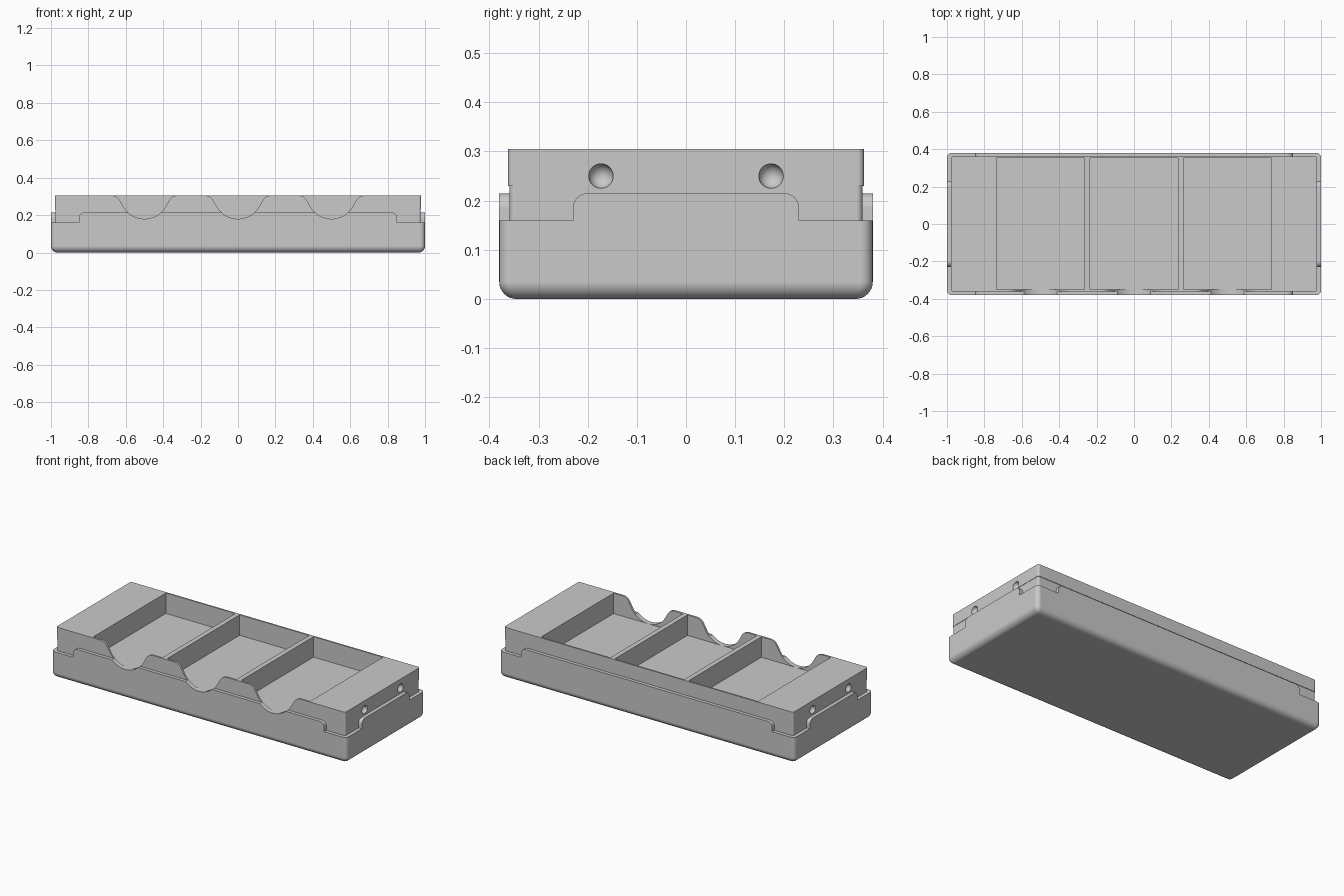
import bpy, bmesh, math
from mathutils import Vector

if "Cube" in bpy.data.objects:
    bpy.data.objects.remove(bpy.data.objects["Cube"])

COLOUR = (0.59, 0.59, 0.59, 1)
grey = bpy.data.materials.new("plain grey")
grey.use_nodes = True
grey.diffuse_color = COLOUR
grey.node_tree.nodes["Principled BSDF"].inputs["Base Color"].default_value = COLOUR


def make_object(name, bm):
    bmesh.ops.recalc_face_normals(bm, faces=bm.faces)
    mesh = bpy.data.meshes.new(name)
    bm.to_mesh(mesh)
    bm.free()
    mesh.materials.append(grey)
    obj = bpy.data.objects.new(name, mesh)
    bpy.context.collection.objects.link(obj)
    return obj


def loft(name, rings, steps=6):
    """Stack rounded rectangles given as (half_x, half_y, radius, z)."""
    bm = bmesh.new()
    loops = []
    for hx, hy, r, z in rings:
        loop = []
        for quarter, (sx, sy) in enumerate([(1, 1), (-1, 1), (-1, -1), (1, -1)]):
            for i in range(steps + 1):
                a = math.pi / 2 * (quarter + i / steps)
                loop.append(bm.verts.new((sx * (hx - r) + r * math.cos(a),
                                          sy * (hy - r) + r * math.sin(a), z)))
        loops.append(loop)
    for low, high in zip(loops, loops[1:]):
        for i in range(len(low)):
            j = (i + 1) % len(low)
            bm.faces.new((low[i], low[j], high[j], high[i]))
    bm.faces.new(loops[0])
    bm.faces.new(loops[-1])
    return make_object(name, bm)


def extrude(name, profile, place, depth):
    """Extrude a flat profile; place maps (u, v) to a point."""
    bm = bmesh.new()
    face = bm.faces.new([bm.verts.new(place(u, v)) for u, v in profile])
    result = bmesh.ops.extrude_face_region(bm, geom=[face])
    moved = [g for g in result["geom"] if isinstance(g, bmesh.types.BMVert)]
    bmesh.ops.translate(bm, verts=moved, vec=Vector(depth))
    return make_object(name, bm)


def box(name, low, high):
    corners = [(low[0], low[1]), (high[0], low[1]), (high[0], high[1]), (low[0], high[1])]
    return extrude(name, corners, lambda u, v: (u, v, low[2]), (0, 0, high[2] - low[2]))


def cut(obj, cutters):
    bpy.context.view_layer.objects.active = obj
    for cutter in cutters:
        mod = obj.modifiers.new("cut", "BOOLEAN")
        mod.operation = "DIFFERENCE"
        mod.solver = "EXACT"
        mod.object = cutter
        bpy.ops.object.modifier_apply(modifier=mod.name)


def arc(cx, cz, r, start, end, steps):
    return [(cx + r * math.cos(math.radians(start + (end - start) * i / steps)),
             cz + r * math.sin(math.radians(start + (end - start) * i / steps)))
            for i in range(steps + 1)]


def mirrored(half):
    return half + [(-u, v) for u, v in reversed(half)]


# Lower shell with a rounded bottom edge
R = 0.035
rings = []
for i in range(9):
    a = math.pi / 2 * i / 8
    inset = R * (1 - math.sin(a))
    rings.append((1 - inset, 0.38 - inset, max(0.025 - inset * 0.6, 0.004), R * (1 - math.cos(a))))
rings.append((1, 0.38, 0.025, 0.16))
shell = loft("lower_shell", rings)

# Upper tray block, very slightly narrower at its foot
tray = loft("upper_tray", [(0.977, 0.359, 0.012, 0.155), (0.977, 0.359, 0.012, 0.23),
                           (0.979, 0.362, 0.012, 0.23), (0.979, 0.362, 0.012, 0.305)])


# Raised lips around the middle of each side
def lip_profile(half):
    return mirrored([(half, 0.155)] + arc(half - 0.03, 0.185, 0.03, 0, 90, 6))


front_lip = extrude("front_lip", lip_profile(0.85), lambda u, v: (u, -0.38, v), (0, 0.022, 0))
back_lip = extrude("back_lip", lip_profile(0.85), lambda u, v: (u, 0.38, v), (0, -0.022, 0))
left_lip = extrude("left_lip", lip_profile(0.23), lambda u, v: (1, u, v), (-0.024, 0, 0))
right_lip = extrude("right_lip", lip_profile(0.23), lambda u, v: (-1, u, v), (0.024, 0, 0))

# Cutters for three pockets, finger scoops and end dimples
centres = (-0.5, 0, 0.5)
pockets = [box("pocket_cutter", (x - 0.235, -0.35, 0.18), (x + 0.235, 0.352, 0.4)) for x in centres]

half_scoop = (arc(0, 0.31, 0.13, -88, -30, 10)
              + arc(0.176, 0.255, 0.05, 150, 90, 6) + [(0.176, 0.4)])
scoop = mirrored(half_scoop)
scoops = [extrude("scoop_cutter", scoop, lambda u, v, x=x: (x + u, -0.5, v), (0, 0.16, 0))
          for x in centres]

dimples = []
for x in (-0.979, 0.979):
    for y in (-0.173, 0.173):
        bm = bmesh.new()
        bmesh.ops.create_uvsphere(bm, u_segments=24, v_segments=16, radius=0.025)
        bmesh.ops.translate(bm, verts=bm.verts, vec=(x, y, 0.25))
        dimples.append(make_object("dimple_cutter", bm))

cut(tray, pockets + scoops + dimples)
cut(front_lip, scoops)
for cutter in pockets + scoops + dimples:
    bpy.data.objects.remove(cutter)

# Smooth the rounded parts and keep flat faces flat
for obj in (shell, tray, front_lip, back_lip, left_lip, right_lip):
    bpy.ops.object.select_all(action="DESELECT")
    obj.select_set(True)
    bpy.context.view_layer.objects.active = obj
    bpy.ops.object.shade_smooth_by_angle(angle=math.radians(35))
    weighted = obj.modifiers.new("flat_normals", "WEIGHTED_NORMAL")
    weighted.keep_sharp = True
